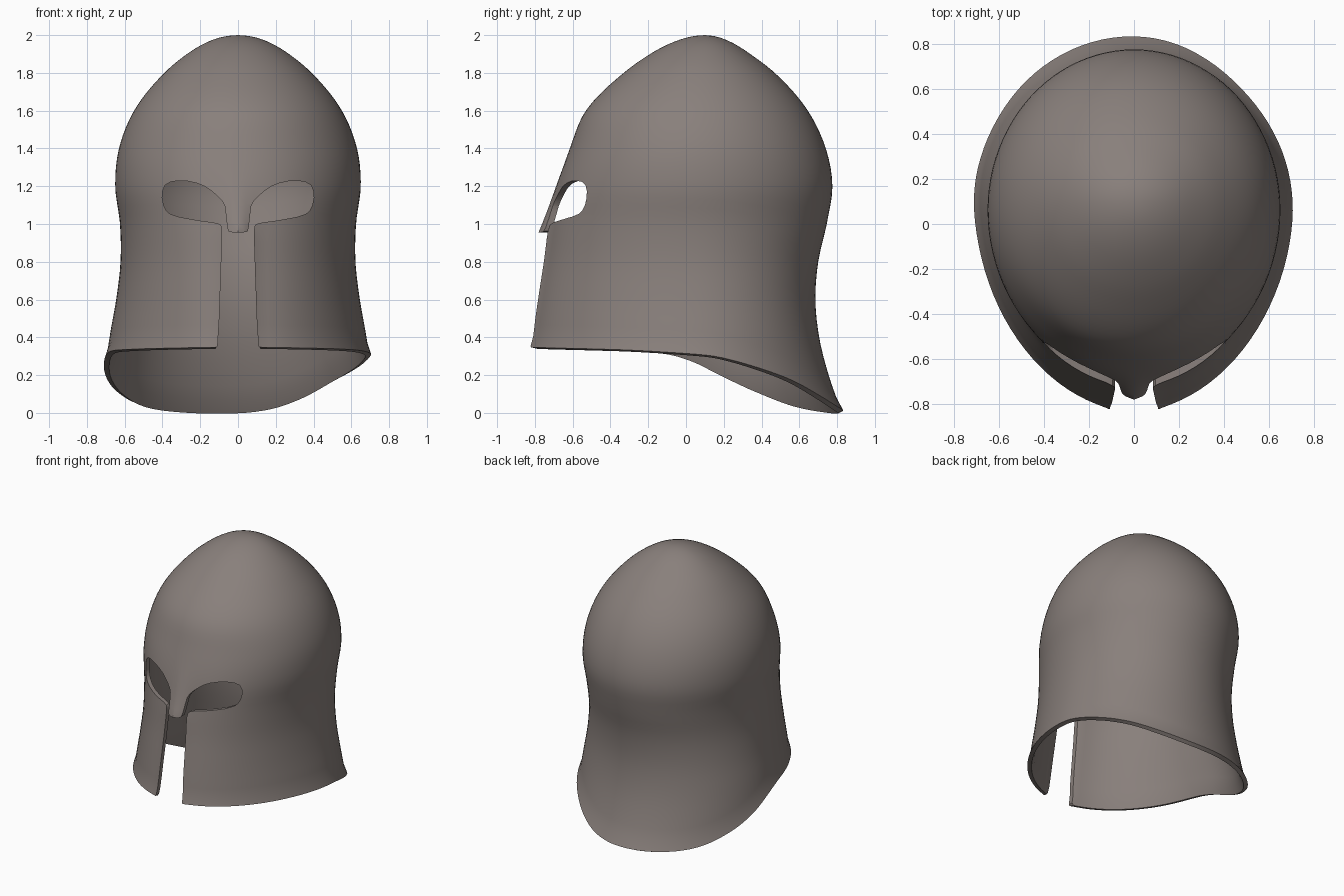
import bpy, bmesh, math
from mathutils import Vector

cube = bpy.data.objects.get("Cube")
if cube:
    bpy.data.objects.remove(cube, do_unlink=True)

SEGMENTS, ROWS, THICKNESS = 96, 44, 0.03

# Shell profile: height, half width, front y, back y
PROFILE = [
    (2.0, 0.0, 0.1, 0.1), (1.98, 0.12, -0.02, 0.2), (1.9, 0.27, -0.19, 0.34),
    (1.8, 0.39, -0.33, 0.47), (1.6, 0.55, -0.53, 0.645), (1.4, 0.63, -0.615, 0.74),
    (1.2, 0.65, -0.68, 0.775), (1.0, 0.625, -0.72, 0.745), (0.8, 0.622, -0.75, 0.70),
    (0.6, 0.645, -0.785, 0.685), (0.4, 0.68, -0.815, 0.705), (0.2, 0.705, -0.83, 0.755),
    (0.0, 0.715, -0.84, 0.825),
]
# Lower edge: angle from the front towards +x, height
EDGE = [(0, 0.35), (60, 0.335), (90, 0.31), (100, 0.295), (116, 0.245), (134, 0.175),
        (152, 0.085), (165, 0.035), (180, 0.012), (205, 0.015), (226, 0.045),
        (244, 0.12), (260, 0.21), (270, 0.27), (282, 0.32), (300, 0.335), (360, 0.35)]
# Half outline of the face opening, from nose guard tip round the eye and down the slot
OPENING = [(0.04, 0.955), (0.055, 0.965), (0.064, 1.05), (0.072, 1.11), (0.12, 1.16),
           (0.19, 1.21), (0.29, 1.232), (0.38, 1.22), (0.405, 1.16), (0.39, 1.08),
           (0.35, 1.045), (0.22, 1.02), (0.1, 1.004), (0.084, 0.985), (0.085, 0.9),
           (0.104, 0.36), (0.12, 0.34), (0.16, 0.2), (0.16, -0.2)]


def smooth_lookup(keys, values, t):
    """Smooth interpolation through rising keys."""
    n = len(keys)
    k = max(i for i in range(n - 1) if keys[i] <= t or i == 0)

    def slope(i):
        a, b = max(i - 1, 0), min(i + 1, n - 1)
        return (values[b] - values[a]) / (keys[b] - keys[a])

    h = keys[k + 1] - keys[k]
    u = (t - keys[k]) / h
    return ((2 * u**3 - 3 * u**2 + 1) * values[k] + (u**3 - 2 * u**2 + u) * h * slope(k)
            + (3 * u**2 - 2 * u**3) * values[k + 1] + (u**3 - u**2) * h * slope(k + 1))


depth_keys = [math.sqrt(2 - row[0]) for row in PROFILE]
columns = list(zip(*PROFILE))
edge_keys, edge_heights = zip(*EDGE)


def shell_point(angle, z, flare):
    """Point on the outer surface; the front is slightly more pointed low down."""
    t = math.sqrt(max(0, 2 - z))
    half, front, back = [smooth_lookup(depth_keys, c, t) for c in columns[1:]]
    centre = 0.06 + 0.04 * (z / 2) ** 6
    s, c = math.sin(angle), math.cos(angle)
    power = 1 + 0.07 * min(1, max(0, 1.3 - z)) if c > 0 else 1
    x = half * math.copysign(abs(s) ** power, s)
    c = math.copysign(abs(c) ** power, c)
    y = centre + c * (front - centre) if c > 0 else centre - c * (back - centre)
    # Raised nose guard
    if c > 0 and z < 1.35:
        y -= 0.055 * min(1, (1.35 - z) / 0.4) ** 2 * math.exp(-(x / 0.07) ** 2)
    return Vector((x + flare * s, y - flare * c, z))


def make_object(name, bm):
    mesh = bpy.data.meshes.new(name)
    bm.to_mesh(mesh)
    bm.free()
    obj = bpy.data.objects.new(name, mesh)
    bpy.context.collection.objects.link(obj)
    return obj


# Helmet shell, lofted from the crown to the curved lower edge
bm = bmesh.new()
crown = bm.verts.new((0, 0.1, 2))
rings = []
for i in range(1, ROWS + 1):
    ring = []
    for j in range(SEGMENTS):
        turn = j / SEGMENTS
        low = smooth_lookup(edge_keys, edge_heights, turn * 360)
        z = 2 - (2 - low) * (i / ROWS) ** 1.6
        flare = 0.012 * max(0, 1 - (z - low) / 0.08) ** 2
        ring.append(bm.verts.new(shell_point(turn * math.tau, z, flare)))
    rings.append(ring)
for j in range(SEGMENTS):
    k = (j + 1) % SEGMENTS
    bm.faces.new((crown, rings[0][j], rings[0][k]))
    for upper, lower in zip(rings, rings[1:]):
        bm.faces.new((upper[j], lower[j], lower[k], upper[k]))
helmet = make_object("helmet_shell", bm)

# Face opening cutter: mirrored outline with its corners rounded, pushed through the front
outline = [Vector(p) for p in OPENING]
outline += [Vector((-x, z)) for x, z in reversed(OPENING)]
rounded = []
for a, b in zip(outline, outline[1:] + outline[:1]):
    rounded += [a.lerp(b, 0.25), a.lerp(b, 0.75)]
bm = bmesh.new()
face = bm.faces.new([bm.verts.new((p.x, -1.2, p.y)) for p in rounded])
pushed = bmesh.ops.extrude_face_region(bm, geom=[face])["geom"]
bmesh.ops.translate(bm, vec=(0, 0.95, 0),
                    verts=[v for v in pushed if isinstance(v, bmesh.types.BMVert)])
bmesh.ops.recalc_face_normals(bm, faces=bm.faces)
cutter = make_object("face_opening_cutter", bm)
cutter.hide_render = True

# Thickness and opening
bpy.ops.object.select_all(action="DESELECT")
helmet.select_set(True)
bpy.context.view_layer.objects.active = helmet
solid = helmet.modifiers.new("thickness", "SOLIDIFY")
solid.thickness = THICKNESS
solid.offset = -1
cut = helmet.modifiers.new("face_opening", "BOOLEAN")
cut.operation = "DIFFERENCE"
cut.solver = "EXACT"
cut.object = cutter
for name in ("thickness", "face_opening"):
    bpy.ops.object.modifier_apply(modifier=name)
bpy.data.objects.remove(cutter, do_unlink=True)

# Dull metal colour
metal = bpy.data.materials.new("warm_grey_metal")
metal.use_nodes = True
colour = (0.25, 0.215, 0.2, 1)
metal.diffuse_color = colour
metal.node_tree.nodes["Principled BSDF"].inputs["Base Color"].default_value = colour
helmet.data.materials.clear()
helmet.data.materials.append(metal)
bpy.ops.object.shade_smooth_by_angle(angle=math.radians(35))
